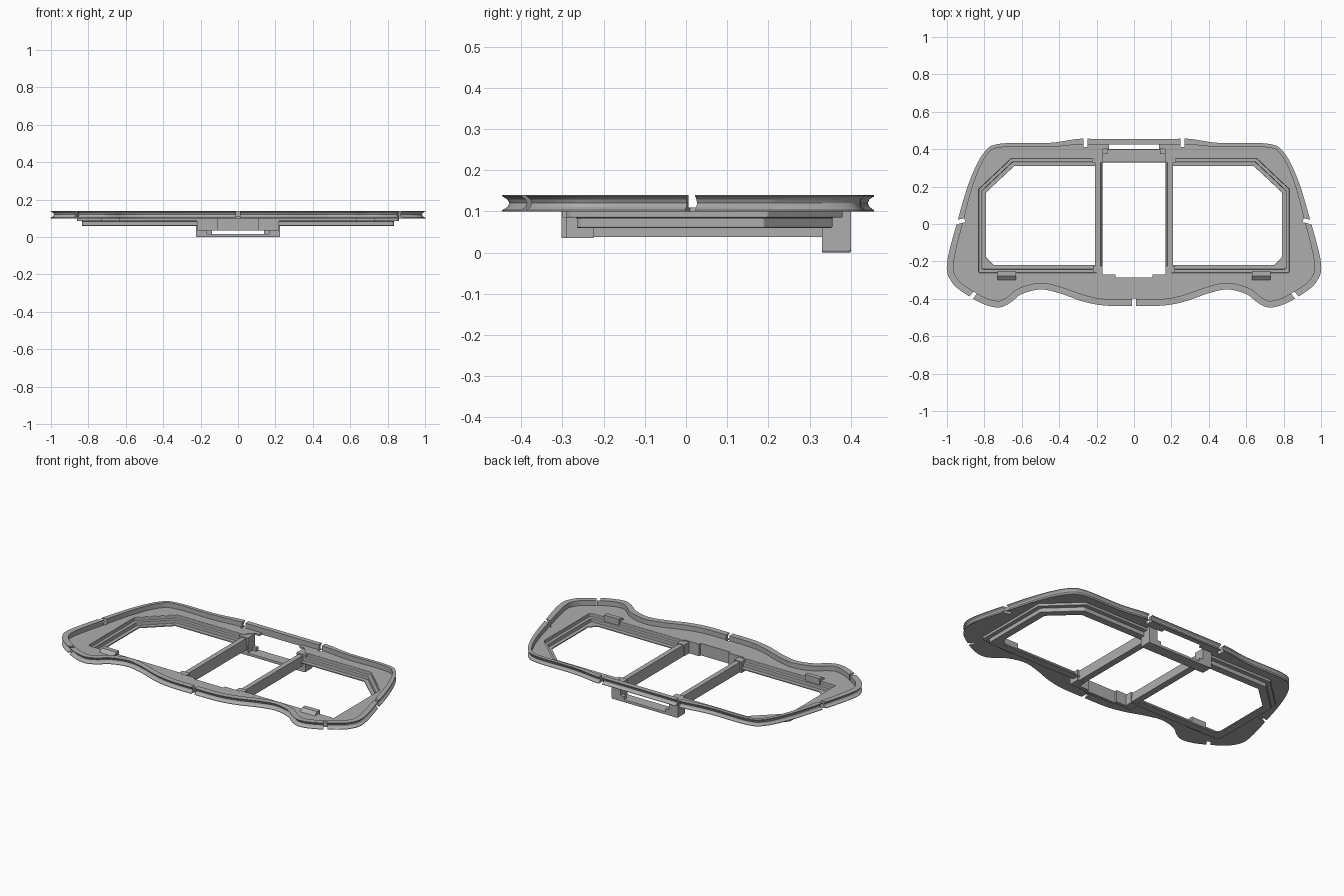
import bpy, bmesh, math
from mathutils import Vector

cube = bpy.data.objects.get("Cube")
if cube:
    bpy.data.objects.remove(cube, do_unlink=True)

grey = bpy.data.materials.new("mid_grey")
grey.use_nodes = True
grey.diffuse_color = (0.42, 0.42, 0.42, 1)
grey.node_tree.nodes["Principled BSDF"].inputs["Base Color"].default_value = grey.diffuse_color


def finish(name, bm):
    bmesh.ops.recalc_face_normals(bm, faces=bm.faces)
    mesh = bpy.data.meshes.new(name)
    bm.to_mesh(mesh)
    bm.free()
    mesh.materials.append(grey)
    obj = bpy.data.objects.new(name, mesh)
    bpy.context.collection.objects.link(obj)
    return obj


def loft(name, rings, closed):
    """Skin matching rings, each a closed cross-section."""
    bm = bmesh.new()
    rows = [[bm.verts.new(p) for p in ring] for ring in rings]
    pairs = list(zip(rows, rows[1:]))
    if closed:
        pairs.append((rows[-1], rows[0]))
    else:
        bm.faces.new(rows[0])
        bm.faces.new(rows[-1])
    for a, b in pairs:
        for i in range(len(a)):
            j = (i + 1) % len(a)
            bm.faces.new((a[i], a[j], b[j], b[i]))
    return finish(name, bm)


def prism(name, loops, low, high):
    """Flat plate from an outline and optional holes."""
    bm = bmesh.new()
    edges = []
    for loop in loops:
        vs = [bm.verts.new((x, y, low)) for x, y in loop]
        edges += [bm.edges.new((v, vs[i - 1])) for i, v in enumerate(vs)]
    bmesh.ops.triangle_fill(bm, edges=edges, use_beauty=True)
    top = bmesh.ops.extrude_face_region(bm, geom=bm.faces[:])["geom"]
    verts = [v for v in top if isinstance(v, bmesh.types.BMVert)]
    bmesh.ops.translate(bm, verts=verts, vec=(0, 0, high - low))
    return finish(name, bm)


def box(name, x, y, z):
    corners = [(x[0], y[0]), (x[1], y[0]), (x[1], y[1]), (x[0], y[1])]
    return prism(name, [corners], *z)


def apply_modifier(obj, kind, **settings):
    mod = obj.modifiers.new(kind.title(), kind)
    for key, value in settings.items():
        setattr(mod, key, value)
    bpy.context.view_layer.objects.active = obj
    bpy.ops.object.modifier_apply(modifier=mod.name)


def mirrored(points):
    """Complete a right-hand half whose ends lie on the centre line."""
    return points + [(-p[0], *p[1:]) for p in reversed(points[1:-1])]


# Outer outline: x, y and rim width, smoothed into a closed curve
half = [(0, -.438, .035), (.155, -.436, .035), (.27, -.415, .035), (.4, -.37, .035),
        (.5, -.35, .035), (.6, -.375, .035), (.66, -.42, .035), (.72, -.446, .035),
        (.8, -.43, .035), (.9, -.375, .035), (.975, -.31, .035), (1, -.21, .035),
        (.94, .03, .03), (.875, .24, .024), (.8, .385, .02), (.71, .43, .02),
        (.46, .433, .022), (.3, .455, .03), (.2, .455, .03), (0, .455, .03)]
control = [Vector(p) for p in mirrored(half)]
outline = []
STEPS = 6
for i in range(len(control)):
    a, b, c, d = (control[(i + k) % len(control)] for k in (-1, 0, 1, 2))
    for s in range(STEPS):
        t = s / STEPS
        outline.append(b + (c - a) * t / 2 + (2 * a - 5 * b + 4 * c - d) * t**2 / 2
                       + (3 * b - a - 3 * c + d) * t**3 / 2)


def inset(i, amount):
    tangent = outline[(i + 1) % len(outline)] - outline[i - 1]
    normal = Vector((-tangent.y, tangent.x)).normalized()
    return outline[i].xy + normal * amount


# Raised rim with a concave groove around its outside
rings = []
for i, p in enumerate(outline):
    w, groove = p.z, p.z * .5
    section = [(0, .1), (0, .103), (groove * .75, .111), (groove, .12), (groove * .75, .129),
               (0, .137), (0, .14), (w, .14), (w, .1)]
    rings.append([(*inset(i, d), z) for d, z in section])
rim = loft("outer_rim", rings, True)


def opening(d, chamfer):
    """Right-hand window outline, grown by d."""
    side, front = .79 + d, -.22 - d
    return [(.2, .31 + d), (.64 + .4 * d, .31 + d), (side, .17 + .4 * d),
            (side, front + chamfer), (side - chamfer, front), (.2, front)]


# Thin flange plate inside the rim
hole = [(0, .425), (.135, .425), (.135, .4), (.165, .4), (.2, .37)]
hole += opening(.042, .004) + [(.2, -.27), (.1, -.27), (.1, -.285), (0, -.285)]
plate_edge = [tuple(inset(i, p.z - .002)) for i, p in enumerate(outline)]
plate = prism("flange_plate", [plate_edge, mirrored(hole)], .1, .11)

# Slots through the rim: centre x, y and direction
slots = [(0, -.44, 90)]
for x, y, angle in [(.875, -.4, -52), (.945, .01, -15), (.26, .455, 90)]:
    slots += [(x, y, angle), (-x, y, 180 - angle)]
for x, y, angle in slots:
    cutter = box("slot_cutter", (-.042, .042), (-.011, .011), (.05, .2))
    cutter.location = (x, y, 0)
    cutter.rotation_euler.z = math.radians(angle)
    cutter.hide_render = True
    bpy.context.view_layer.update()
    for target in (rim, plate):
        apply_modifier(target, "BOOLEAN", operation="DIFFERENCE", object=cutter, solver="EXACT")
    bpy.data.objects.remove(cutter, do_unlink=True)

# Stepped window surround: offset, height and corner chamfer
steps = [(0, .06, .04), (0, .068, .04), (.022, .068, .004), (.022, .09, .004),
         (.04, .09, .004), (.04, .109, .004), (.07, .109, .01), (.07, .085, .01),
         (.045, .085, .01), (.045, .06, .01)]
for side, sign in (("left", 1), ("right", -1)):
    loops = [[(sign * x, y, z) for x, y in opening(d, c)] for d, z, c in steps]
    surround = loft(side + "_window_surround", list(zip(*loops)), False)
    apply_modifier(surround, "BEVEL", width=.003, segments=2, limit_method="ANGLE")

    def span(a, b):
        return sorted((sign * a, sign * b))

    # Long bar between the middle and side windows
    bar = [(.168, .038), (.208, .038), (.208, .1), (.178, .1)]
    loft(side + "_divider_bar", [[(sign * x, y, z) for x, z in bar] for y in (-.275, .335)], False)

    # Front corner block and rear bracket leg
    box(side + "_front_block", span(.168, .22), (-.285, -.225), (.036, .104))
    box(side + "_front_wall", span(.1, .22), (-.29, -.27), (.036, .108))
    box(side + "_bracket_leg", span(.165, .225), (.33, .4), (.006, .107))
    box(side + "_bracket_foot", span(.14, .17), (.375, .4), (.006, .035))

    # Small sloped clip on the flange
    clip = [(-.25, .085), (-.25, .128), (-.278, .128), (-.3, .11), (-.3, .085)]
    loft(side + "_clip", [[(sign * x, y, z) for y, z in clip] for x in (.63, .73)], False)

# Front centre panel and rear bracket floor
box("front_centre_panel", (-.11, .11), (-.302, -.285), (.036, .109))
floor = box("bracket_floor", (-.225, .225), (.33, .4), (0, .015))
apply_modifier(floor, "BEVEL", width=.005, segments=2, limit_method="ANGLE")

# Smooth the curved rim while keeping its edges crisp
bpy.ops.object.select_all(action="DESELECT")
rim.select_set(True)
bpy.context.view_layer.objects.active = rim
bpy.ops.object.shade_smooth_by_angle(angle=math.radians(30))
